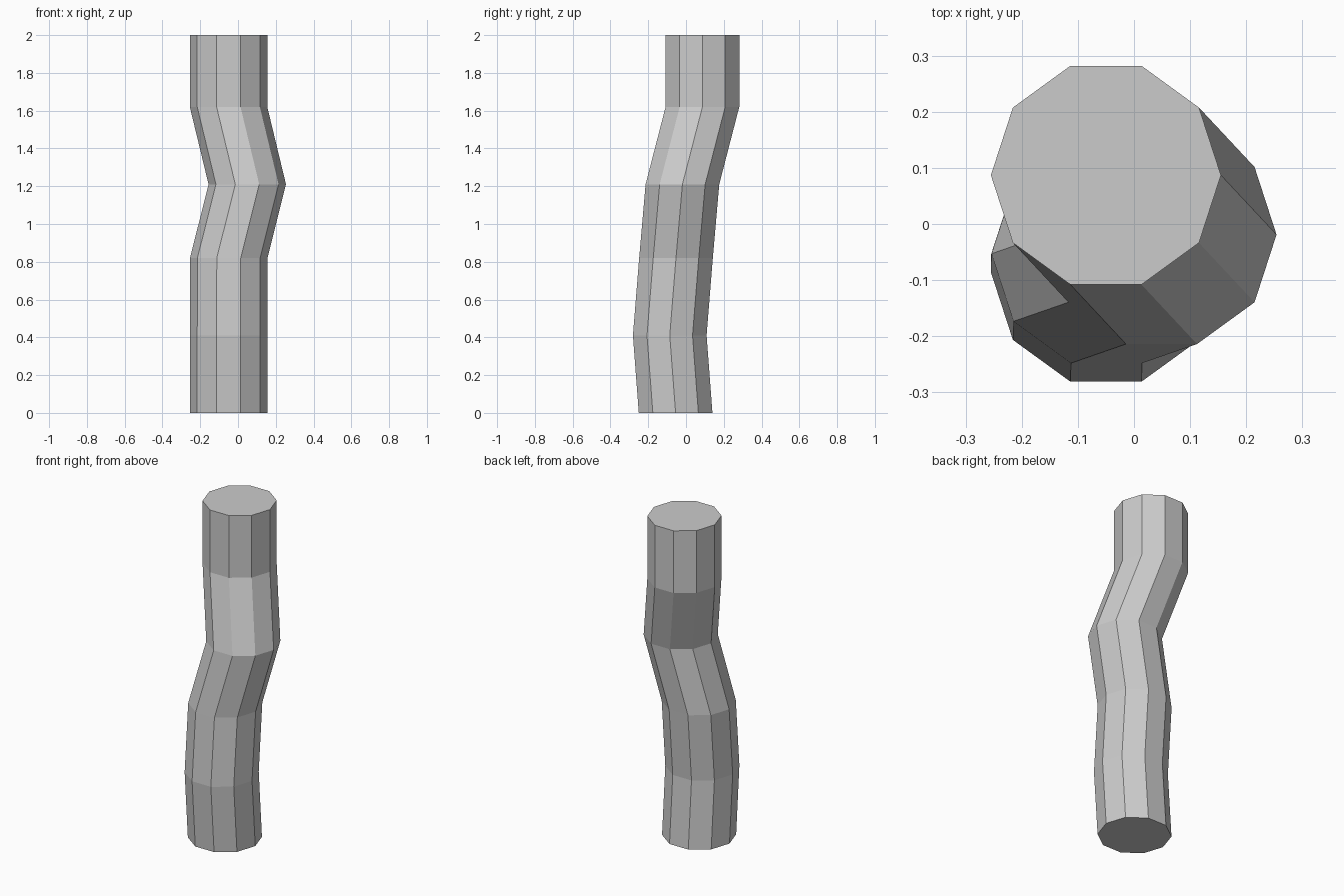
import bpy, bmesh
from math import cos, sin, tau

if "Cube" in bpy.data.objects:
    bpy.data.objects.remove(bpy.data.objects["Cube"])

SIDES, RADIUS = 10, 0.205

# centre line of the bent trunk: x, y, z of each level ring
PATH = [(-0.05, -0.055, 0), (-0.05, -0.086, 0.41), (-0.049, -0.053, 0.82),
        (0.049, -0.019, 1.21), (-0.05, 0.087, 1.62), (-0.05, 0.087, 2)]

bm = bmesh.new()
rings = [[bm.verts.new((x + RADIUS * cos(tau * i / SIDES),
                        y + RADIUS * sin(tau * i / SIDES), z))
          for i in range(SIDES)] for x, y, z in PATH]

# flat-sided walls between neighbouring rings
for low, high in zip(rings, rings[1:]):
    for i in range(SIDES):
        j = (i + 1) % SIDES
        bm.faces.new((low[i], low[j], high[j], high[i]))

# end caps
bm.faces.new(rings[0][::-1])
bm.faces.new(rings[-1])

mesh = bpy.data.meshes.new("bent_trunk")
bm.to_mesh(mesh)
bm.free()
bpy.context.collection.objects.link(bpy.data.objects.new("bent_trunk", mesh))
